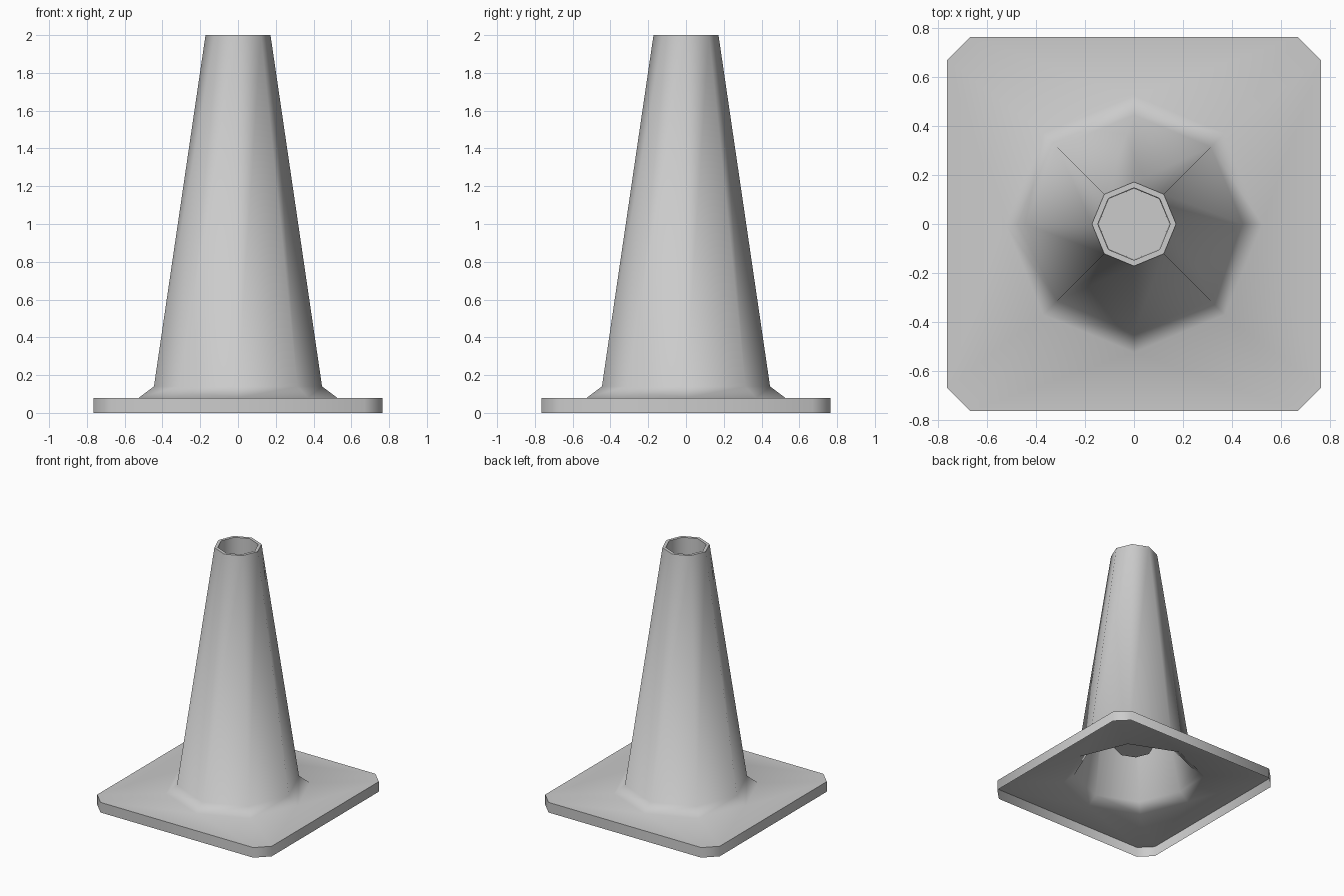
import bpy
import bmesh
from math import cos, sin, pi, radians

SIDES = 8
HALF = 0.765      # half width of the base
CUT = 0.67        # where the corner chamfer starts

if "Cube" in bpy.data.objects:
    bpy.data.objects.remove(bpy.data.objects["Cube"], do_unlink=True)

grey = bpy.data.materials.new("plain_grey")
grey.use_nodes = True
colour = (0.6, 0.6, 0.6, 1)
grey.diffuse_color = colour
grey.node_tree.nodes["Principled BSDF"].inputs["Base Color"].default_value = colour


def octagon(bm, radius, z):
    angles = [2 * pi * i / SIDES for i in range(SIDES)]
    return [bm.verts.new((radius * cos(a), radius * sin(a), z)) for a in angles]


def base_outline(bm, z):
    """Square with cut corners, starting at the lower end of the +x side."""
    points = []
    for q in range(4):
        c, s = round(cos(q * pi / 2)), round(sin(q * pi / 2))
        for x, y in ((HALF, -CUT), (HALF, CUT)):
            points.append(bm.verts.new((x * c - y * s, x * s + y * c, z)))
    return points


def bridge(bm, lower, upper):
    n = len(lower)
    for i in range(n):
        j = (i + 1) % n
        bm.faces.new((lower[i], lower[j], upper[j], upper[i]))


def loft(bm, profile):
    rings = [octagon(bm, r, z) for r, z in profile]
    for a, b in zip(rings, rings[1:]):
        bridge(bm, a, b)
    return rings


def finish(bm, name):
    mesh = bpy.data.meshes.new(name)
    bm.to_mesh(mesh)
    bm.free()
    mesh.materials.append(grey)
    obj = bpy.data.objects.new(name, mesh)
    bpy.context.collection.objects.link(obj)
    bpy.ops.object.select_all(action='DESELECT')
    obj.select_set(True)
    bpy.context.view_layer.objects.active = obj
    bpy.ops.object.shade_smooth_by_angle(angle=radians(60))
    return obj


# Outer skin: flared foot, tapering body and flat rim
bm = bmesh.new()
rings = loft(bm, [(0.525, 0.08), (0.445, 0.14), (0.172, 2.0), (0.148, 2.0)])
foot = rings[0]

# Hollow base: skirt walls and the top sheet joined to the foot
top = base_outline(bm, 0.08)
bridge(bm, base_outline(bm, 0), top)
for q in range(4):
    start, end, following = top[2 * q], top[2 * q + 1], top[(2 * q + 2) % SIDES]
    before, middle, after = foot[2 * q - 1], foot[2 * q], foot[2 * q + 1]
    for tri in ((start, end, middle), (end, after, middle),
                (start, middle, before), (end, following, after)):
        bm.faces.new(tri)
finish(bm, "cone_shell")

# Straight well running down from the rim, closed at its floor
bm = bmesh.new()
well = loft(bm, [(0.148, 2.0), (0.145, 0.35)])
bm.faces.new(well[-1])
finish(bm, "inner_well")
